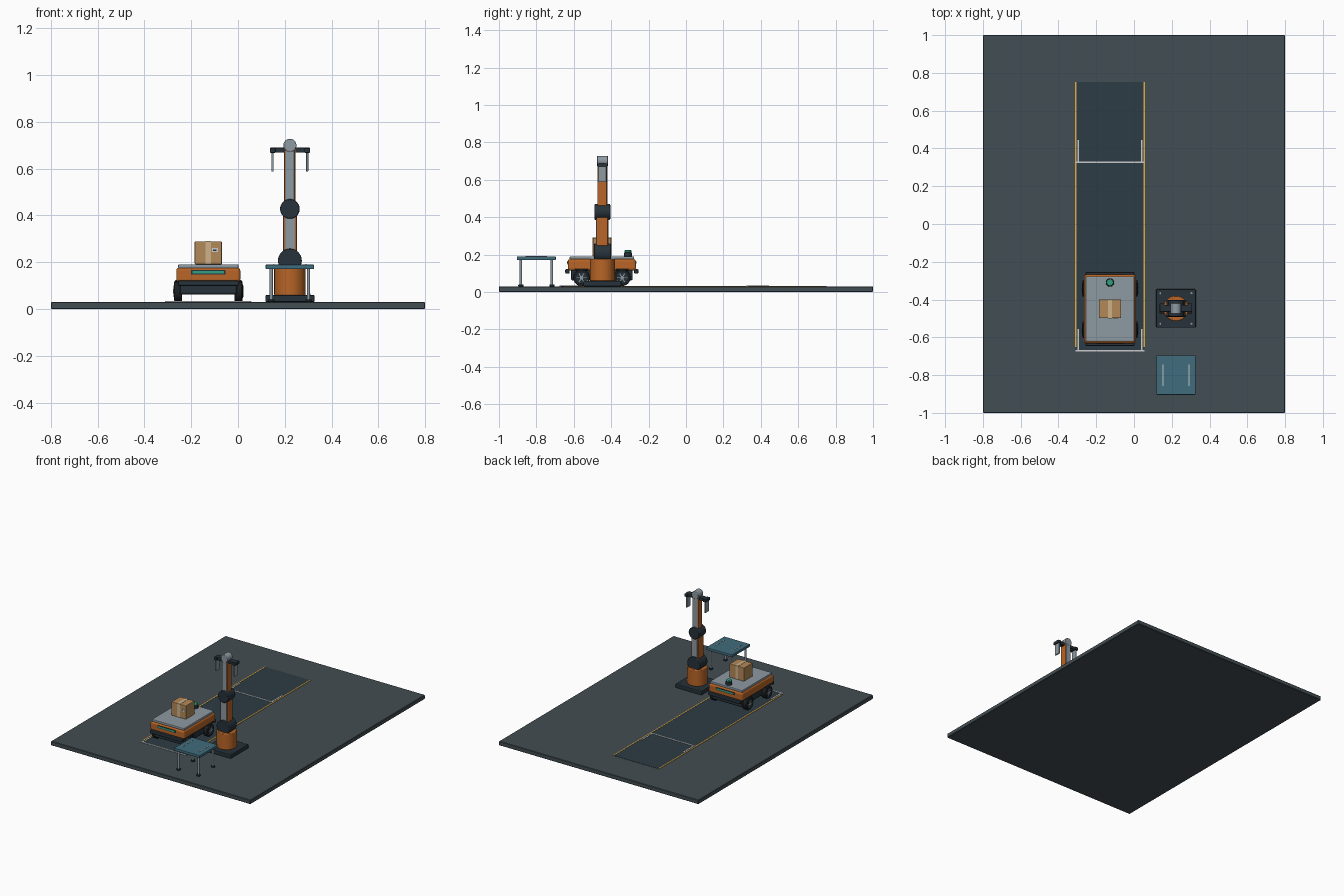
import bpy, bmesh
from math import pi, cos, sin
from mathutils import Vector

if "Cube" in bpy.data.objects:
    bpy.data.objects.remove(bpy.data.objects["Cube"])


def mat(name, r, g, b):
    m = bpy.data.materials.new(name)
    m.diffuse_color = (r, g, b, 1)
    m.use_nodes = True
    m.node_tree.nodes["Principled BSDF"].inputs["Base Color"].default_value = m.diffuse_color
    return m


FLOOR = mat("floor_grey", 0.055, 0.075, 0.085)
LANE = mat("lane_dark", 0.026, 0.045, 0.058)
YELLOW = mat("yellow", 0.75, 0.42, 0.06)
WHITE = mat("white", 0.75, 0.78, 0.76)
ORANGE = mat("orange", 0.48, 0.13, 0.02)
DARK = mat("dark", 0.02, 0.032, 0.042)
RUBBER = mat("rubber", 0.012, 0.014, 0.016)
STEEL = mat("steel", 0.27, 0.32, 0.36)
TEAL = mat("teal", 0.05, 0.15, 0.2)
GREEN = mat("green", 0.03, 0.35, 0.22)
CARD = mat("cardboard", 0.45, 0.25, 0.1)
TAPE = mat("tape", 0.62, 0.45, 0.25)


def finish(name, bm, m, bevel=0, seg=2, smooth=False):
    me = bpy.data.meshes.new(name)
    bm.to_mesh(me)
    bm.free()
    ob = bpy.data.objects.new(name, me)
    bpy.context.collection.objects.link(ob)
    me.materials.append(m)
    if bevel:
        b = ob.modifiers.new("bevel", 'BEVEL')
        b.width, b.segments, b.limit_method = bevel, seg, 'ANGLE'
    if smooth:
        bpy.ops.object.select_all(action='DESELECT')
        ob.select_set(True)
        bpy.context.view_layer.objects.active = ob
        bpy.ops.object.shade_smooth_by_angle()
    return ob


def box(name, x, y, z, m, bevel=0, seg=2):
    """Box from (min, max) ranges."""
    bm = bmesh.new()
    bmesh.ops.create_cube(bm, size=1)
    for v in bm.verts:
        v.co = [(r[0] + r[1]) / 2 + c * (r[1] - r[0]) for r, c in zip((x, y, z), v.co)]
    return finish(name, bm, m, bevel, seg)


def cyl(name, c, r, length, axis, m, bevel=0, r2=None, sides=32):
    bm = bmesh.new()
    bmesh.ops.create_cone(bm, cap_ends=True, segments=sides, radius1=r,
                          radius2=r if r2 is None else r2, depth=length)
    rot = Vector((0, 0, 1)).rotation_difference(Vector(axis))
    for v in bm.verts:
        v.co = rot @ v.co + Vector(c)
    return finish(name, bm, m, bevel, 2, True)


X, Y, Z = (1, 0, 0), (0, 1, 0), (0, 0, 1)

# Floor and marked transport lane
box("floor_slab", (-.8, .8), (-1, 1), (0, .03), FLOOR, .003, 1)
CX, CY = -.127, -.45
box("lane_surface", (-.31, .055), (-.672, .752), (.03, .0315), LANE)
for s in (-1, 1):
    e = CX + s * .181
    box("lane_edge_line", (e - .004, e + .004), (-.65, .752), (.03, .033), YELLOW)
for y, name in ((-.672, "dock"), (.328, "start")):
    box(name + "_stop_line", (-.31, .055), (y - .004, y + .004), (.03, .0335), WHITE)
    for s in (-1, 1):
        e = CX + s * .168
        box(name + "_guide_line", (e - .004, e + .004), (y, y + .117), (.03, .0335), WHITE)

# Vehicle chassis, shell, deck
box("vehicle_chassis", (CX - .122, CX + .122), (CY - .165, CY + .165), (.062, .122), DARK, .008)
box("vehicle_shell", (CX - .137, CX + .137), (CY - .182, CY + .182), (.115, .176), ORANGE, .012, 3)
box("vehicle_deck", (CX - .129, CX + .129), (CY - .172, CY + .172), (.174, .191), STEEL, .004)
for s in (-1, 1):
    y = CY + s * .184
    box("bumper", (CX - .13, CX + .13), (y - .012, y + .012), (.098, .122), DARK, .006)
    y = CY + s * .182
    box("status_strip_frame", (CX - .073, CX + .073), (y - .002, y + .002), (.147, .166), DARK)
    box("status_strip", (CX - .068, CX + .068), (y - .0035, y + .0035), (.151, .162), GREEN)
    x = CX + s * .123
    box("side_skirt", (x - .004, x + .004), (CY - .055, CY + .055), (.07, .11), DARK, .003)

# Wheels with spoked hubs
for sx in (-1, 1):
    for sy in (-1, 1):
        wx, wy, wz = CX + sx * .129, CY + sy * .109, .076
        cyl("wheel_tyre", (wx, wy, wz), .044, .034, X, RUBBER, .005)
        face = wx + sx * .017
        cyl("wheel_rim", (face, wy, wz), .029, .003, X, DARK)
        cyl("wheel_hub", (face, wy, wz), .009, .009, X, STEEL)
        bm = bmesh.new()
        for i in range(6):
            a = i * pi / 3
            d, n = Vector((0, cos(a), sin(a))), Vector((0, -sin(a), cos(a)))
            g = bmesh.ops.create_cube(bm, size=1)["verts"]
            for v in g:
                c = v.co.copy()
                v.co = (Vector((face + sx * .001, wy, wz)) + Vector((c.x * .005, 0, 0))
                        + d * (.016 + c.y * .022) + n * (c.z * .005))
        finish("wheel_spokes", bm, STEEL)
        box("wheel_fender", (wx - .013, wx + .013), (wy - .034, wy + .034), (.116, .124), DARK, .003)

# Beacon
cyl("beacon_base", (CX, -.31, .201), .022, .022, Z, DARK, .002)
cyl("beacon_lamp", (CX, -.31, .218), .018, .014, Z, GREEN, .004)

# Parcel with tape and label
box("parcel", (CX - .058, CX + .058), (-.498, -.4), (.191, .289), CARD, .003)
box("parcel_tape", (CX - .011, CX + .011), (-.4995, -.3985), (.192, .2905), TAPE)
box("parcel_label", (CX + .016, CX + .042), (-.4995, -.497), (.243, .261), WHITE)
box("parcel_label_mark", (CX + .021, CX + .034), (-.5002, -.498), (.249, .255), DARK)

# Robot arm base
AX, AY = .222, -.447
box("arm_base_plate", (AX - .105, AX + .105), (AY - .102, AY + .102), (.03, .06), DARK, .005)
for sx in (-1, 1):
    for sy in (-1, 1):
        cyl("base_bolt", (AX + sx * .083, AY + sy * .081, .062), .006, .008, Z, STEEL, sides=6)
cyl("arm_turret", (AX, AY, .117), .067, .118, Z, ORANGE, .004)

# Arm joints and links
cyl("shoulder_joint", (AX, AY, .207), .051, .09, Y, DARK, .004)
box("upper_arm", (AX - .03, AX + .03), (AY - .03, AY + .03), (.21, .425), ORANGE, .006)
cyl("elbow_joint", (AX, AY, .428), .042, .084, Y, DARK, .004)
box("forearm", (AX - .025, AX + .025), (AY - .024, AY + .024), (.43, .69), ORANGE, .005)
for s in (-1, 1):
    y = AY + s * .03
    box("upper_arm_cover", (AX - .022, AX + .022), (y - .003, y + .003), (.235, .405), STEEL, .002)
    y = AY + s * .024
    box("forearm_cover", (AX - .019, AX + .019), (y - .003, y + .003), (.455, .68), STEEL, .002)
cyl("wrist_joint", (AX, AY, .7), .028, .058, Y, STEEL, .003)

# Gripper
box("gripper_bar", (AX - .086, AX + .086), (AY - .018, AY + .018), (.669, .69), DARK, .003)
for s in (-1, 1):
    x = AX + s * .074
    box("gripper_slider", (x - .012, x + .012), (AY - .027, AY + .027), (.668, .688), DARK, .003)
    box("gripper_finger", (x - .0045, x + .0045), (AY - .021, AY + .021), (.588, .67), STEEL, .0015)

# Inspection table
TX, TY = .222, -.8
box("table_top", (TX - .104, TX + .104), (TY - .104, TY + .104), (.17, .19), TEAL, .004)
for sx in (-1, 1):
    x = TX + sx * .069
    box("table_guide_mark", (x - .002, x + .002), (TY - .057, TY + .057), (.189, .1915), WHITE)
    for sy in (-1, 1):
        lx, ly = TX + sx * .08, TY + sy * .083
        cyl("table_leg", (lx, ly, .103), .007, .14, Z, STEEL, sides=16)
        cyl("table_foot", (lx, ly, .035), .014, .01, Z, DARK, .002, sides=20)
